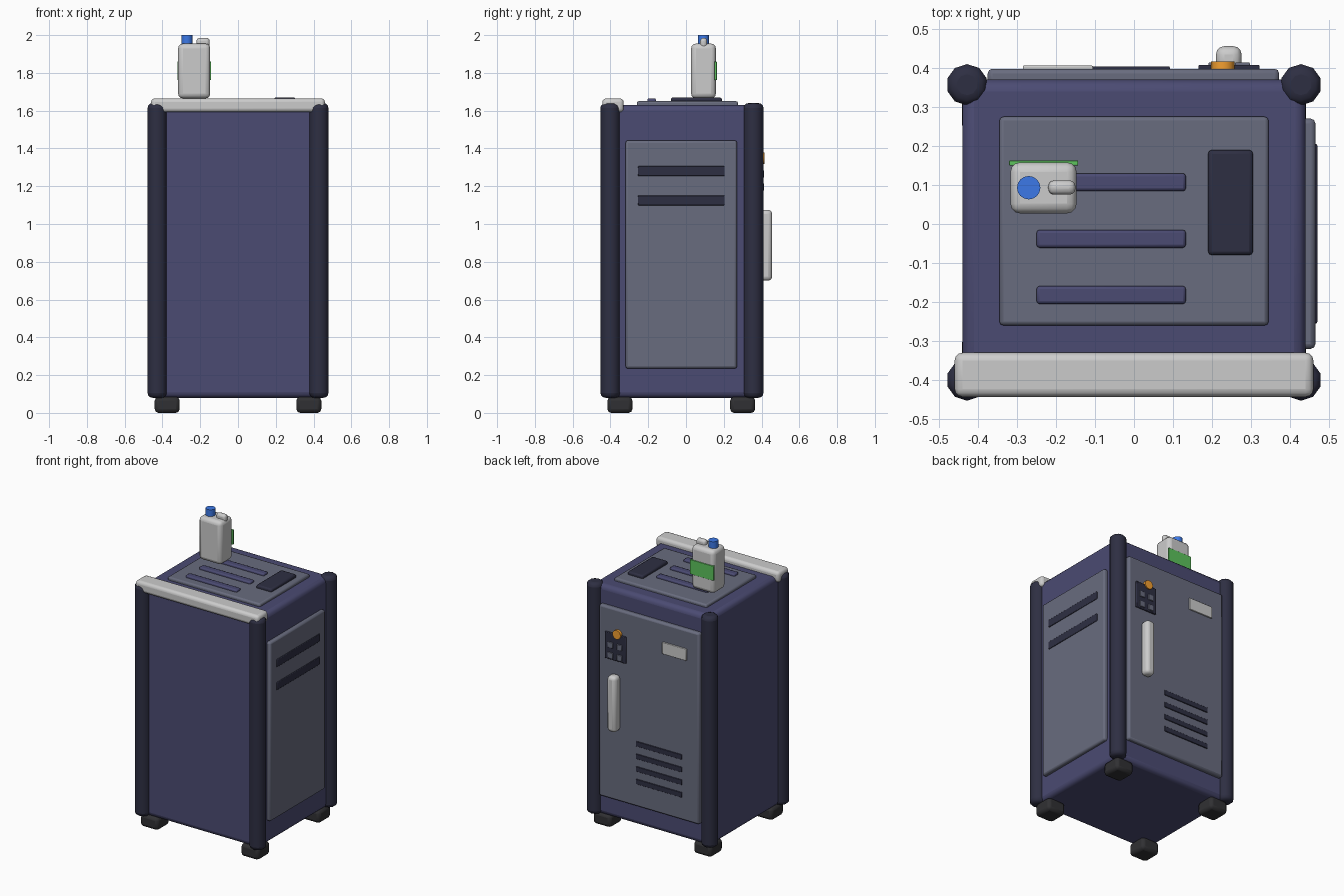
import bpy
import math

if "Cube" in bpy.data.objects:
    bpy.data.objects.remove(bpy.data.objects["Cube"])


def material(name, r, g, b):
    m = bpy.data.materials.new(name)
    m.diffuse_color = (r, g, b, 1)
    m.use_nodes = True
    m.node_tree.nodes["Principled BSDF"].inputs["Base Color"].default_value = m.diffuse_color
    return m


NAVY = material("navy", 0.07, 0.07, 0.17)
SLATE = material("slate", 0.14, 0.15, 0.21)
DARK = material("dark", 0.027, 0.028, 0.055)
RUBBER = material("rubber", 0.03, 0.03, 0.033)
BLUE = material("blue", 0.045, 0.19, 0.8)
ORANGE = material("orange", 0.9, 0.35, 0.03)
GREEN = material("green", 0.11, 0.55, 0.11)


def finish(ob, name, mat, bevel, segments):
    ob.name = name
    if mat:
        ob.data.materials.append(mat)
    if bevel:
        mod = ob.modifiers.new("bevel", "BEVEL")
        mod.width = bevel
        mod.segments = segments
        mod.limit_method = "ANGLE"
        mod.angle_limit = math.radians(50)
    bpy.ops.object.shade_smooth_by_angle(angle=math.radians(40))
    return ob


def box(name, x, y, z, mat=None, bevel=0.005, segments=2):
    """Bevelled box from (min, max) ranges."""
    bpy.ops.mesh.primitive_cube_add(
        size=1, location=[(r[0] + r[1]) / 2 for r in (x, y, z)])
    ob = bpy.context.object
    ob.scale = [r[1] - r[0] for r in (x, y, z)]
    bpy.ops.object.transform_apply(location=False, rotation=False, scale=True)
    return finish(ob, name, mat, bevel, segments)


def cylinder(name, centre, radius, depth, mat=None, sides=16, bevel=0.0, rot=(0, 0, 0)):
    bpy.ops.mesh.primitive_cylinder_add(
        vertices=sides, radius=radius, depth=depth, location=centre, rotation=rot)
    return finish(bpy.context.object, name, mat, bevel, 3)


# Cabinet body, corner posts and feet
box("cabinet_body", (-0.44, 0.44), (-0.41, 0.37), (0.08, 1.63), NAVY, 0.03, 3)
for sx, side in ((-1, "left"), (1, "right")):
    for end, py, fy in (("front", -0.40, -0.35), ("back", 0.357, 0.30)):
        cylinder(f"{end}_{side}_post", (sx * 0.428, py, 0.86), 0.053, 1.56,
                 DARK, 10, 0.025)
        box(f"{end}_{side}_foot", (sx * 0.375 - 0.066, sx * 0.375 + 0.066),
            (fy - 0.066, fy + 0.066), (0, 0.085), RUBBER, 0.02, 2)

# Front top bumper
box("front_top_bumper", (-0.46, 0.46), (-0.443, -0.33), (1.592, 1.665), None, 0.02, 3)

# Top panel with slots and dark pad
box("top_panel", (-0.345, 0.345), (-0.26, 0.275), (1.60, 1.65), SLATE, 0.01)
for i, y in enumerate((-0.182, -0.038, 0.107)):
    box(f"top_slot_{i + 1}", (-0.25, 0.133), (y - 0.023, y + 0.023),
        (1.64, 1.665), NAVY, 0.008)
box("top_pad", (0.19, 0.305), (-0.08, 0.19), (1.64, 1.67), DARK, 0.01)

# Right side panel with two slots
box("side_panel", (0.42, 0.465), (-0.32, 0.27), (0.235, 1.442), SLATE, 0.012)
for i, z in enumerate((1.125, 1.28)):
    box(f"side_slot_{i + 1}", (0.45, 0.47), (-0.255, 0.205),
        (z - 0.026, z + 0.026), DARK, 0.004)

# Back door with vents, label plate and handle
box("back_door", (-0.375, 0.372), (0.35, 0.398), (0.22, 1.51), SLATE, 0.012)
for i in range(4):
    z = 0.39 + 0.085 * i
    box(f"door_vent_{i + 1}", (-0.25, 0.092), (0.39, 0.404),
        (z - 0.017, z + 0.017), DARK, 0.003)
box("label_plate", (-0.285, -0.105), (0.39, 0.406), (1.305, 1.385), None, 0.003)
box("door_handle", (0.21, 0.276), (0.39, 0.456), (0.70, 1.075), None, 0.022, 3)

# Control panel: four keys and an indicator lamp
box("control_panel", (0.165, 0.322), (0.39, 0.408), (1.165, 1.345), DARK, 0.004)
for i, x in enumerate((0.21, 0.278)):
    for j, z in enumerate((1.195, 1.265)):
        box(f"key_{i}{j}", (x - 0.019, x + 0.019), (0.40, 0.414),
            (z - 0.019, z + 0.019), SLATE, 0.003)
cylinder("indicator_lamp", (0.228, 0.403, 1.348), 0.03, 0.026, ORANGE, 16, 0.0,
         (math.pi / 2, 0, 0))

# Bottle on top
box("bottle_body", (-0.317, -0.147), (0.027, 0.158), (1.665, 1.955), None, 0.025, 3)
box("bottle_label", (-0.32, -0.143), (0.15, 0.163), (1.762, 1.86), GREEN, 0.002)
cylinder("bottle_cap", (-0.27, 0.093, 1.97), 0.03, 0.06, BLUE, 16)
box("bottle_grip", (-0.22, -0.15), (0.075, 0.112), (1.93, 1.985), None, 0.016, 3)
